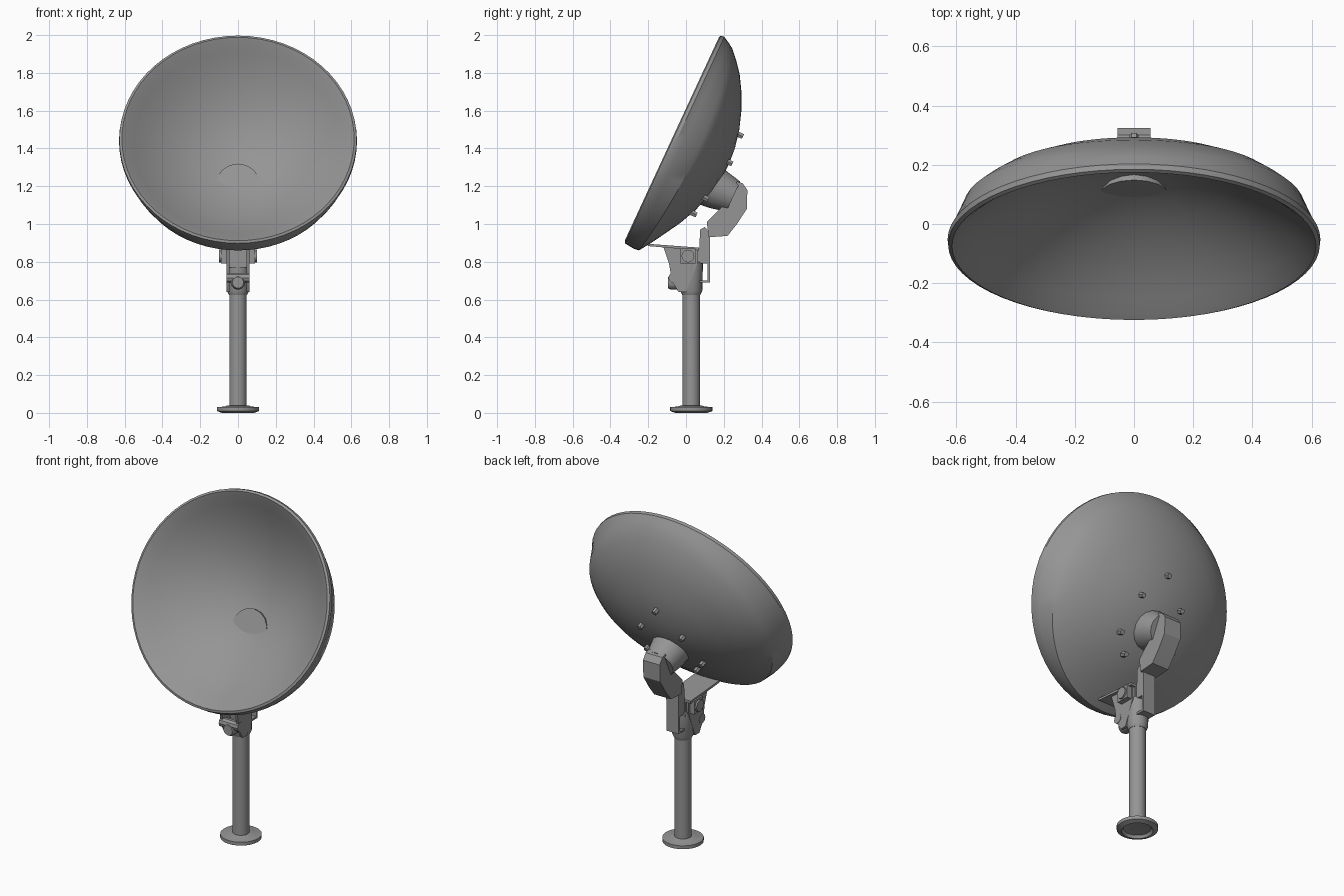
import bpy, bmesh, math
from mathutils import Vector

cube = bpy.data.objects.get("Cube")
if cube:
    bpy.data.objects.remove(cube, do_unlink=True)

grey = bpy.data.materials.new("metal grey")
grey.use_nodes = True
COLOUR = (0.3, 0.3, 0.3, 1)
grey.diffuse_color = COLOUR
grey.node_tree.nodes["Principled BSDF"].inputs["Base Color"].default_value = COLOUR


def finish(name, bm, angle):
    bmesh.ops.recalc_face_normals(bm, faces=bm.faces)
    mesh = bpy.data.meshes.new(name)
    bm.to_mesh(mesh)
    bm.free()
    mesh.materials.append(grey)
    for f in mesh.polygons:
        f.use_smooth = True
    mesh.set_sharp_from_angle(angle=math.radians(angle))
    obj = bpy.data.objects.new(name, mesh)
    bpy.context.collection.objects.link(obj)


def loft(name, rings, angle=35):
    """Skin a list of closed rings; the two ends are capped."""
    bm = bmesh.new()
    loops = [[bm.verts.new(p) for p in ring] for ring in rings]
    n = len(loops[0])
    for a, b in zip(loops, loops[1:]):
        for i in range(n):
            j = (i + 1) % n
            bm.faces.new((a[i], a[j], b[j], b[i]))
    bm.faces.new(loops[0])
    bm.faces.new(loops[-1])
    finish(name, bm, angle)


def turned(name, start, end, profile, sides=20):
    """Round part along an axis; profile holds (fraction along, radius)."""
    start, end = Vector(start), Vector(end)
    axis = end - start
    turn = axis.to_track_quat('Z', 'Y')
    angles = [2 * math.pi * i / sides for i in range(sides)]
    loft(name, [[start + axis * t + turn @ Vector((r * math.cos(a), r * math.sin(a), 0))
                 for a in angles] for t, r in profile])


def plate(name, outline, x0, x1):
    """Side outline in (y, z) extruded across x."""
    loft(name, [[(x, y, z) for y, z in outline] for x in (x0, x1)], 25)


# Dish frame: centre of the rim, up the face, and out of the back
CENTRE = Vector((0, -0.075, 1.45))
UP = Vector((0, 0.42, 0.907))
BACK = Vector((0, 0.907, -0.42))


def on_dish(x, u, d):
    return CENTRE + Vector((x, 0, 0)) + UP * u + BACK * d


def back_depth(r, angle):
    edge = 0.09 + 0.06 * math.cos(angle) ** 2
    return 0.33 - (0.33 - edge) * (r / 0.61) ** 2


def dish_ring(r, depth=None, width=1.0, drop=0.0):
    ring = []
    for i in range(64):
        a = 2 * math.pi * i / 64
        d = back_depth(r, a) if depth is None else depth
        ring.append(on_dish(width * r * math.cos(a), 0.965 * r * math.sin(a) - drop, d))
    return ring


# Reflector: inner bowl, rolled rim, tapering outer band, back shell
steps = [0.02, 0.1, 0.2, 0.3, 0.4, 0.48, 0.55]
rings = [dish_ring(r, 0.28 * (1 - (r / 0.61) ** 2)) for r in steps]
rings += [dish_ring(0.595, 0.014), dish_ring(0.615, 0), dish_ring(0.628, 0.006),
          dish_ring(0.63, 0.025), dish_ring(0.622, 0.06, 0.985, 0.012),
          dish_ring(0.61, None, 0.945, 0.02), dish_ring(0.55, None, 0.97, 0.01)]
rings += [dish_ring(r) for r in steps[-2::-1]]
loft("dish", rings, 32)

# Receiver through the bowl
turned("receiver_drum", (0, 0.1, 1.215), (0, 0.25, 1.145),
       [(0, 0.115), (0.45, 0.108), (1, 0.088)], 16)

# Bolt heads on the back shell
for x, u in ((0, 0.17), (0.135, 0.015), (-0.135, 0.015), (0.18, -0.21), (-0.18, -0.21),
             (0.1, -0.31), (-0.1, -0.31)):
    d = back_depth(math.hypot(x, u), math.atan2(u, x))
    turned("dish_bolt", on_dish(x, u, d - 0.02), on_dish(x, u, d + 0.025),
           [(0, 0.018), (1, 0.015)], 6)

# Support arm behind the receiver, rounded at its upper end
ARM = [(0.27, 1.225), (0.3, 1.215), (0.325, 1.18), (0.322, 1.08), (0.27, 1.0),
       (0.22, 0.937), (0.12, 0.93), (0.11, 1.01), (0.19, 1.09)]
plate("support_arm", ARM, -0.055, 0.055)

# Rear bracket and its hanging strap
plate("rear_bracket", [(0.03, 0.79), (0.12, 0.79), (0.125, 0.95), (0.1, 0.985),
                       (0.075, 0.97), (0.07, 0.87), (0.03, 0.87)], -0.04, 0.04)
plate("rear_strap", [(0.07, 0.69), (0.127, 0.69), (0.127, 0.95), (0.115, 0.95),
                     (0.115, 0.702), (0.07, 0.702)], -0.04, 0.04)

# Tilt head: shelf under the dish, side cheeks, pivot and clamp
plate("dish_shelf", [(-0.2, 0.895), (-0.2, 0.883), (0.07, 0.86), (0.07, 0.875)], -0.08, 0.08)
for side in (-1, 1):
    plate("side_cheek", [(-0.12, 0.88), (-0.09, 0.79), (-0.075, 0.7), (-0.04, 0.64),
                         (0.0, 0.64), (0.06, 0.79), (0.06, 0.87)], side * 0.045, side * 0.06)
    plate("pivot_lug", [(-0.03, 0.87), (-0.03, 0.79), (0.05, 0.79), (0.05, 0.87)],
          side * 0.06, side * 0.09)
turned("pivot_pin", (-0.1, 0.01, 0.83), (0.1, 0.01, 0.83), [(0, 0.034), (1, 0.034)], 12)
plate("tilt_block", [(-0.04, 0.87), (-0.04, 0.77), (0.07, 0.77), (0.07, 0.87)], -0.045, 0.045)
turned("clamp_bolt", (-0.062, -0.065, 0.715), (0.062, -0.065, 0.715), [(0, 0.028), (1, 0.028)], 10)
turned("clamp_knob", (0, -0.095, 0.69), (0, 0, 0.69), [(0, 0.03), (0.15, 0.038), (1, 0.038)], 12)

# Post, collar and foot
turned("collar", (0, 0.028, 0.625), (0, 0.028, 0.8), [(0, 0.048), (0.12, 0.058), (1, 0.062)])
turned("post", (0, 0.028, 0.02), (0, 0.028, 0.65), [(0, 0.046), (1, 0.046)])
turned("foot", (0, 0.028, 0), (0, 0.028, 0.04),
       [(0.5, 0.05), (0.4, 0.075), (0, 0.085), (0.25, 0.112), (0.75, 0.112), (0.85, 0.07),
        (1, 0.055)], 28)
